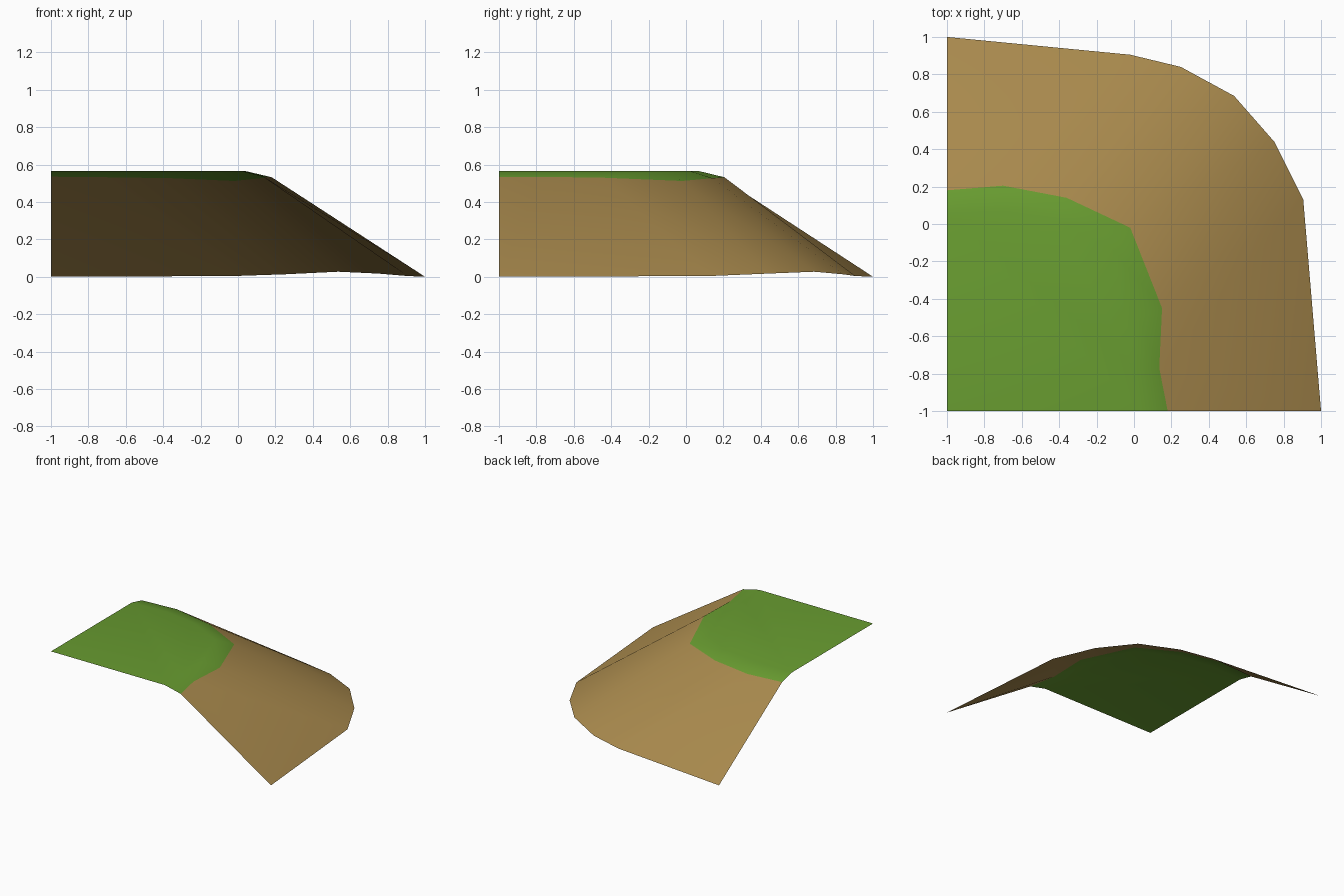
import bpy, bmesh

if "Cube" in bpy.data.objects:
    bpy.data.objects.remove(bpy.data.objects["Cube"])


def material(name, rgb):
    m = bpy.data.materials.new(name)
    m.diffuse_color = (*rgb, 1)
    m.use_nodes = True
    m.node_tree.nodes["Principled BSDF"].inputs["Base Color"].default_value = m.diffuse_color
    return m


grass = material("grass green", (0.14, 0.335, 0.03))
earth = material("earth brown", (0.40, 0.255, 0.075))

# Outline rings running from the left edge round the corner to the front edge
plateau = [(-1, .05, .566), (-.7, .065, .566), (-.42, .02, .566), (-.12, -.13, .566),
           (.02, -.5, .566), (.01, -.77, .566), (.035, -1, .566)]
lip = [(-1, .18, .535), (-.7, .205, .532), (-.36, .14, .527), (-.02, -.02, .512),
       (.15, -.45, .53), (.135, -.77, .534), (.18, -1, .532)]
foot = [(-1, 1, 0), (-.02, .905, .004), (.25, .84, .013), (.535, .685, .027),
        (.75, .44, .017), (.905, .13, .004), (1, -1, 0)]

# One open terrain sheet: flat top, rounded grassy lip, earth slope
bm = bmesh.new()
rings = [[bm.verts.new(p) for p in ring] for ring in (plateau, lip, foot)]
corner = bm.verts.new((-1, -1, .566))
bm.faces.new([corner] + rings[0][::-1])
for level in range(2):
    upper, lower = rings[level], rings[level + 1]
    for i in range(len(upper) - 1):
        f = bm.faces.new((upper[i], lower[i], lower[i + 1], upper[i + 1]))
        f.material_index = level
for f in bm.faces:
    f.normal_update()
    if f.normal.z < 0:
        f.normal_flip()
    f.smooth = True

mesh = bpy.data.meshes.new("hill_corner")
bm.to_mesh(mesh)
bm.free()
mesh.materials.append(grass)
mesh.materials.append(earth)
hill = bpy.data.objects.new("hill_corner", mesh)
bpy.context.collection.objects.link(hill)
